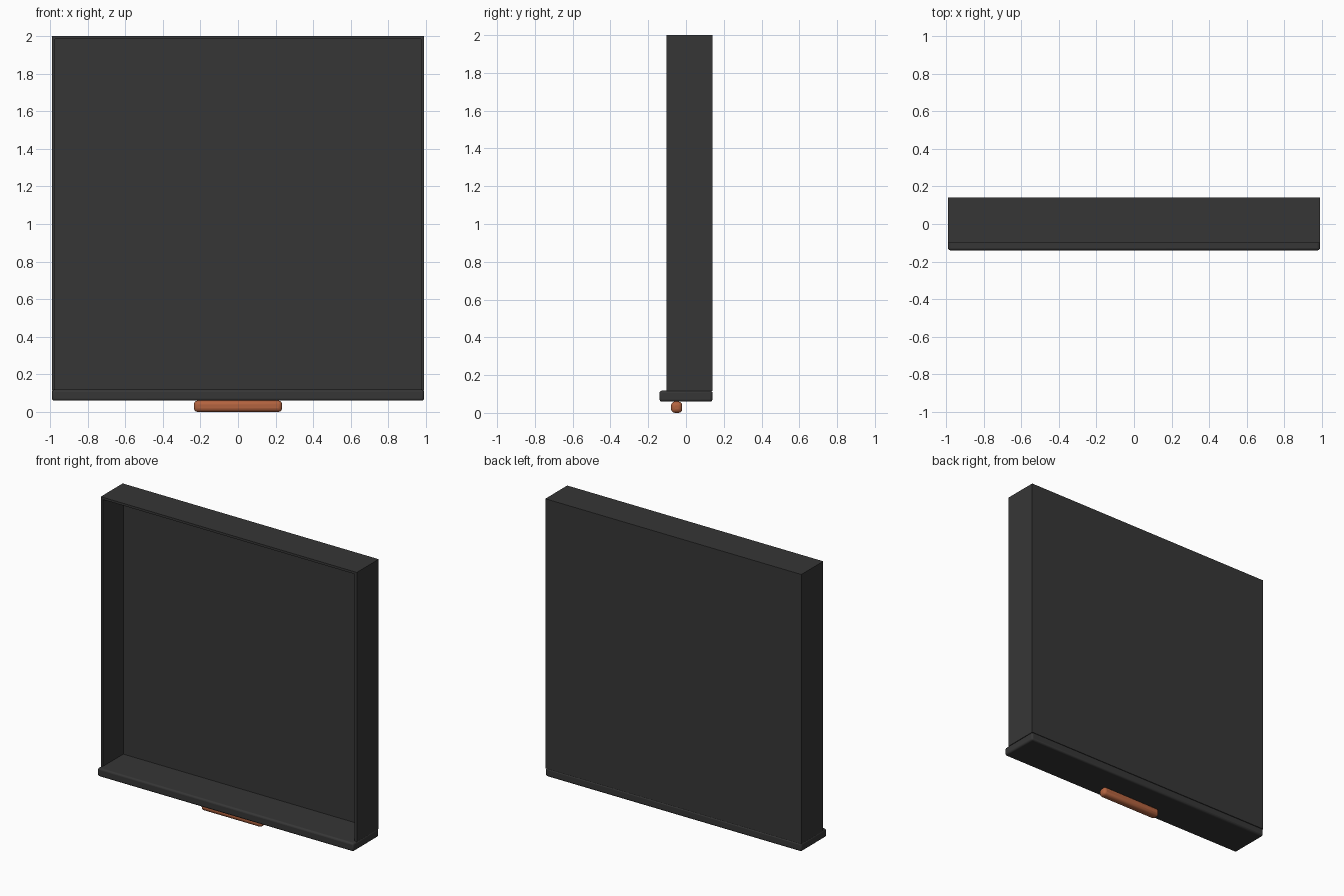
import bpy
from mathutils import Vector

if "Cube" in bpy.data.objects:
    bpy.data.objects.remove(bpy.data.objects["Cube"], do_unlink=True)


def material(name, color):
    mat = bpy.data.materials.new(name)
    mat.use_nodes = True
    mat.diffuse_color = color
    mat.node_tree.nodes["Principled BSDF"].inputs["Base Color"].default_value = color
    return mat


def box(name, low, high, mat, bevel=0):
    low, high = Vector(low), Vector(high)
    bpy.ops.mesh.primitive_cube_add(size=1, location=(low + high) / 2)
    obj = bpy.context.object
    obj.name = name
    obj.scale = high - low
    bpy.ops.object.transform_apply(location=False, rotation=False, scale=True)
    obj.data.materials.append(mat)
    if bevel:
        mod = obj.modifiers.new("Rounded edges", "BEVEL")
        mod.width = bevel
        mod.segments = 3
        bpy.ops.object.shade_smooth_by_angle()
    return obj


charcoal = material("charcoal", (0.037, 0.037, 0.037, 1))
copper = material("copper", (0.45, 0.125, 0.05, 1))

W, FRONT, BACK = 0.99, -0.102, 0.14     # half width and depth limits of the tray
LOW, TOP, T = 0.115, 2.0, 0.016         # height limits and board thickness

# Drawer tray standing on its face, open toward the front
box("drawer_base", (-W + T, BACK - T, LOW), (W - T, BACK, TOP - T), charcoal)
box("end_wall", (-W, FRONT, TOP - T), (W, BACK, TOP), charcoal)
for side, x in (("left", W - T), ("right", -W)):
    box(side + "_wall", (x, FRONT, LOW), (x + T, BACK, TOP - T), charcoal)

# Rounded face board and its bar handle
box("face_board", (-W, -0.14, 0.06), (W, BACK, 0.118), charcoal, 0.012)
box("handle", (-0.235, -0.079, 0.0), (0.235, -0.02, 0.06), copper, 0.02)
